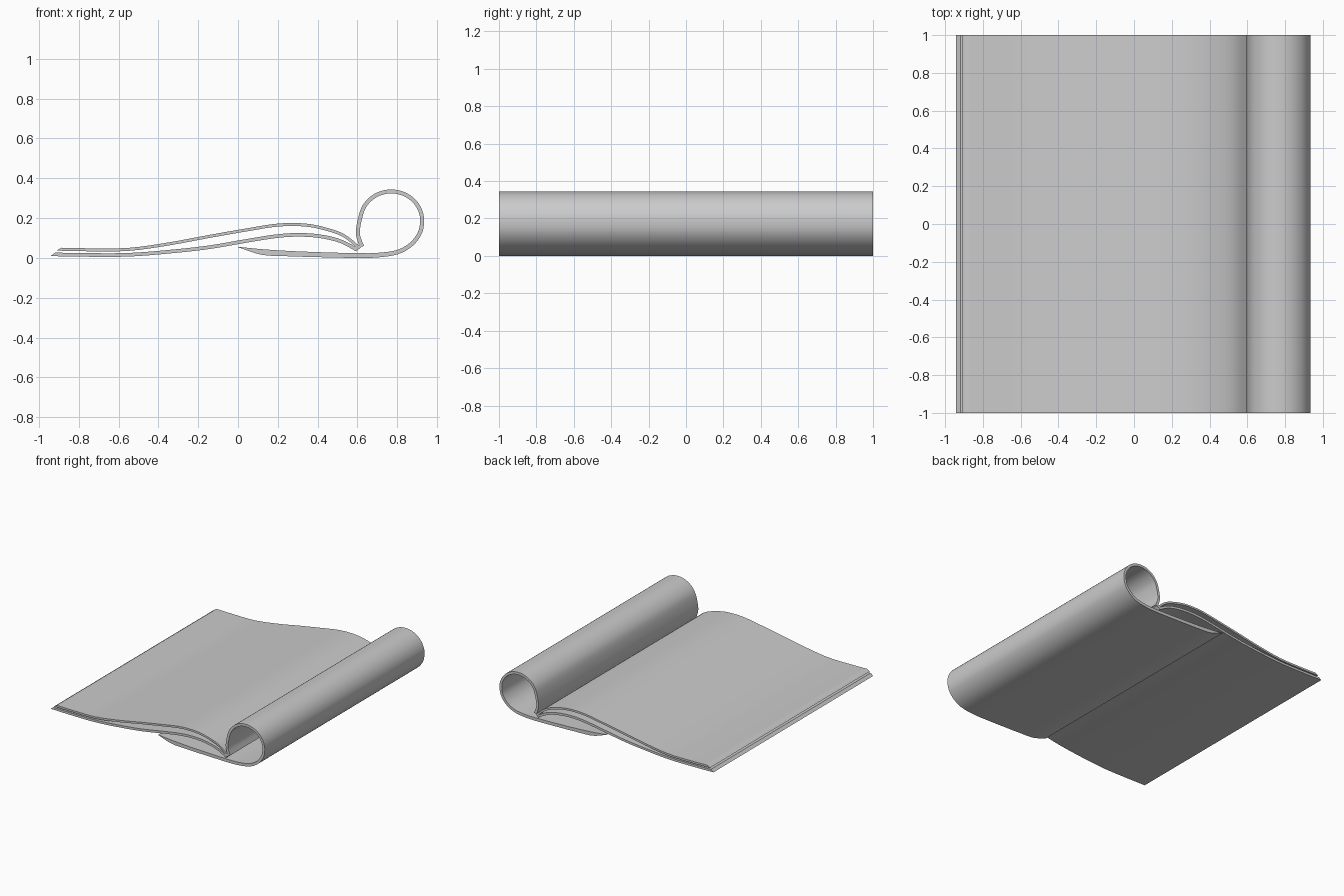
import bpy, bmesh, math
from mathutils import Vector

if "Cube" in bpy.data.objects:
    bpy.data.objects.remove(bpy.data.objects["Cube"])


def smooth_path(pts, steps):
    """Catmull-Rom samples through (x, z, thickness) points."""
    p = [Vector(q) for q in pts]
    p = [2 * p[0] - p[1]] + p + [2 * p[-1] - p[-2]]
    out = []
    for i in range(1, len(p) - 2):
        a, b, c, d = p[i - 1:i + 3]
        for k in range(steps):
            t = k / steps
            out.append(0.5 * (2 * b + (c - a) * t + (2 * a - 5 * b + 4 * c - d) * t * t
                              + (3 * b - a - 3 * c + d) * t ** 3))
    out.append(p[-2])
    return out


def sheet(name, pts, steps=4, slant=0.0):
    """Thick bent sheet running the full depth in y; slant skews its first edge."""
    path = smooth_path(pts, steps)
    bm = bmesh.new()
    rings = []
    for i, q in enumerate(path):
        d = path[min(i + 1, len(path) - 1)] - path[max(i - 1, 0)]
        tan = Vector((d.x, d.y)).normalized()
        nor = Vector((-tan.y, tan.x)) * q.z / 2
        c = Vector((q.x, q.y))
        s = tan * slant if i == 0 else Vector((0, 0))
        top, bot = c + nor + s, c - nor - s
        rings.append([bm.verts.new((v.x, y, v.y))
                      for v, y in ((top, -1), (top, 1), (bot, 1), (bot, -1))])
    for a, b in zip(rings, rings[1:]):
        for j in range(4):
            k = (j + 1) % 4
            bm.faces.new((a[j], a[k], b[k], b[j]))
    bm.faces.new(rings[0])
    bm.faces.new(rings[-1][::-1])
    bmesh.ops.recalc_face_normals(bm, faces=bm.faces)
    me = bpy.data.meshes.new(name)
    bm.to_mesh(me)
    bm.free()
    ob = bpy.data.objects.new(name, me)
    bpy.context.collection.objects.link(ob)
    bpy.ops.object.select_all(action='DESELECT')
    ob.select_set(True)
    bpy.context.view_layer.objects.active = ob
    bpy.ops.object.shade_smooth_by_angle(angle=math.radians(35))


# Two open pages meeting at the spine
T = 0.015
upper = [(-0.9, .044), (-.75, .041), (-.55, .043), (-.35, .070), (-.15, .107), (.05, .142),
         (.2, .165), (.33, .166), (.43, .148), (.53, .113), (.612, .048)]
lower = [(-0.93, .018), (-.75, .015), (-.55, .016), (-.35, .031), (-.15, .053), (.05, .087),
         (.2, .110), (.32, .116), (.43, .106), (.52, .082), (.60, .040)]
sheet("upper_page", [(x, z, T) for x, z in upper], slant=0.011)
sheet("lower_page", [(x, z, T + .003) for x, z in lower], slant=0.011)

# Rolled cover: tapered tip, flat underside, then curls back over to the spine
roll = [(0, .055, .002), (.12, .030, .028), (.25, .022, .027), (.42, .016, .025),
        (.6, .012, .024), (.7, .014, .023), (.8, .029, .022), (.87, .068, .021), (.913, .125, .021)]
roll += [(.77 + .155 * math.cos(math.radians(a)), .187 + .147 * math.sin(math.radians(a)), .02)
         for a in range(0, 161, 20)]
roll += [(.605, .16, .02), (.604, .11, .02), (.622, .057, .022)]
sheet("rolled_cover", roll)
